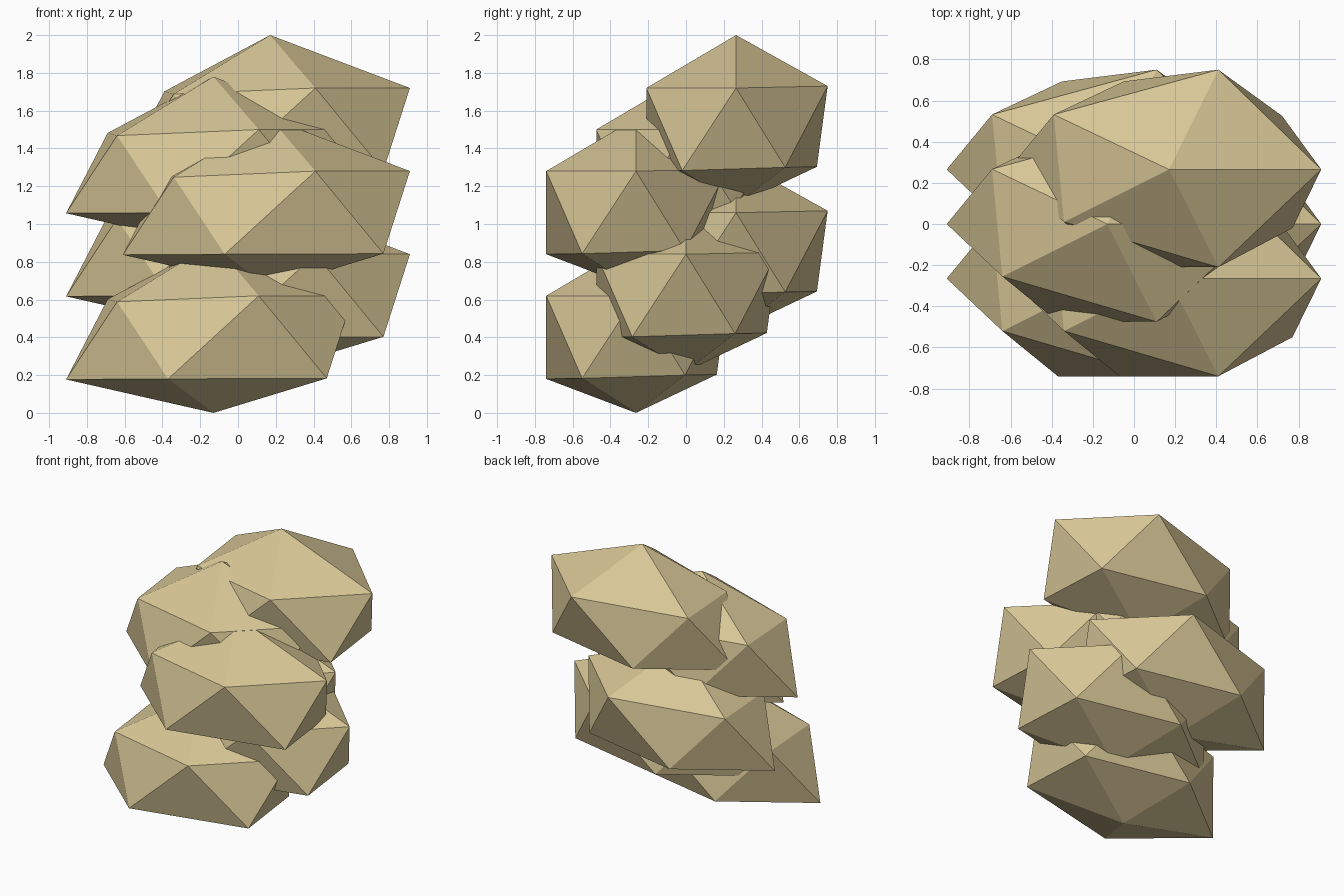
import bpy

cube = bpy.data.objects.get("Cube")
if cube:
    bpy.data.objects.remove(cube, do_unlink=True)

# One sandy stone colour
sand = bpy.data.materials.new("sand")
sand.use_nodes = True
color = (0.68, 0.565, 0.305, 1)
sand.diffuse_color = color
sand.node_tree.nodes["Principled BSDF"].inputs["Base Color"].default_value = color

# Uneven twenty-sided boulder: two staggered rings of five between two poles
lower = [(-.78, 0, .177), (-.24, -.475, .18), (.60, -.285, .183),
         (.55, .26, .20), (-.22, .428, .203)]
upper = [(-.51, -.255, .588), (.24, -.475, .62), (.74, 0, .62),
         (.24, .485, .63), (-.56, .267, .602)]


def boulder_mesh():
    verts = lower + upper + [(0, 0, 0), (0, 0, .9)]
    bottom, top = 10, 11
    faces = []
    for i in range(5):
        j = (i + 1) % 5
        faces += [(bottom, j, i), (i, j, i + 5),
                  (j, j + 5, i + 5), (i + 5, j + 5, top)]
    mesh = bpy.data.meshes.new("boulder")
    mesh.from_pydata(verts, [], faces)
    mesh.materials.append(sand)
    mesh.update()
    return mesh


# Six boulders climb in even steps, alternating sides and cycling front to back
mesh = boulder_mesh()
for n in range(6):
    boulder = bpy.data.objects.new(f"boulder_{n + 1}", mesh)
    x = -.13 if n % 2 == 0 else .17
    y = (n % 3 - 1) * .265
    boulder.location = (x, y, n * .22)
    bpy.context.collection.objects.link(boulder)
